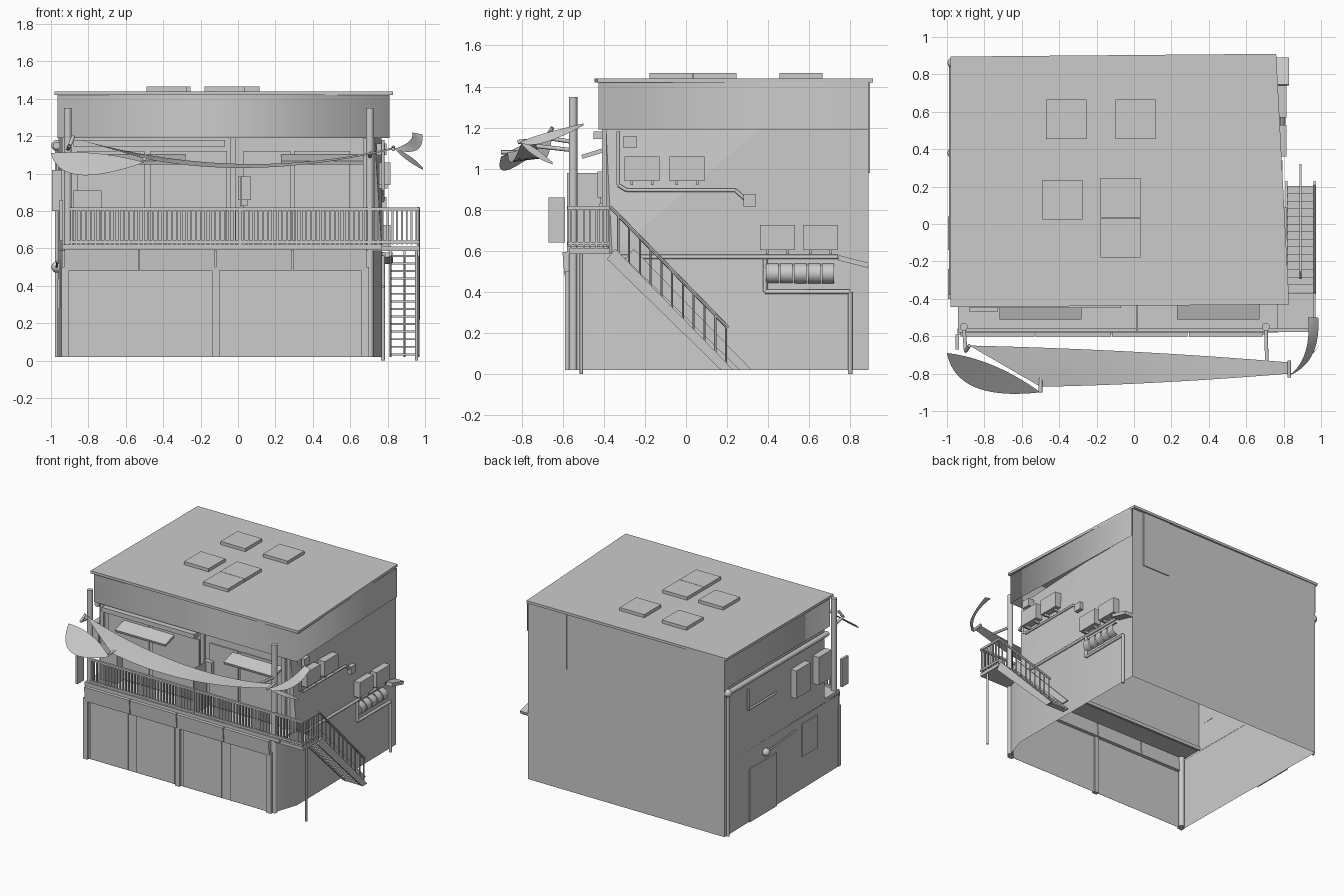
import bpy, bmesh, math
from mathutils import Vector, Matrix

cube = bpy.data.objects.get("Cube")
if cube:
    bpy.data.objects.remove(cube, do_unlink=True)

grey = bpy.data.materials.new("plain grey")
grey.use_nodes = True
GREY = (0.6, 0.6, 0.6, 1)
grey.diffuse_color = GREY
grey.node_tree.nodes["Principled BSDF"].inputs["Base Color"].default_value = GREY


def finish(name, bm, smooth=None):
    """Turn a bmesh into a named object; smooth is an angle in degrees."""
    me = bpy.data.meshes.new(name)
    bm.to_mesh(me)
    bm.free()
    me.materials.append(grey)
    ob = bpy.data.objects.new(name, me)
    bpy.context.collection.objects.link(ob)
    if smooth:
        bpy.ops.object.select_all(action='DESELECT')
        ob.select_set(True)
        bpy.context.view_layer.objects.active = ob
        bpy.ops.object.shade_smooth_by_angle(angle=math.radians(smooth))
    return ob


def add_box(bm, x, y, z, tilt=0):
    lo, hi = Vector((x[0], y[0], z[0])), Vector((x[1], y[1], z[1]))
    m = Matrix.Translation((lo + hi) / 2) @ Matrix.Rotation(tilt, 4, 'X') @ Matrix.Diagonal((*(hi - lo), 1))
    bmesh.ops.create_cube(bm, size=1, matrix=m)


def add_rod(bm, a, b, r, sides=8):
    a, b = Vector(a), Vector(b)
    d = b - a
    m = Matrix.Translation((a + b) / 2) @ d.to_track_quat('Z', 'Y').to_matrix().to_4x4()
    bmesh.ops.create_cone(bm, cap_ends=True, segments=sides, radius1=r, radius2=r, depth=d.length, matrix=m)


def boxes(name, items):
    bm = bmesh.new()
    for it in items:
        add_box(bm, *it)
    return finish(name, bm)


def pipe(name, pts, r, sides=10):
    bm = bmesh.new()
    for a, b in zip(pts, pts[1:]):
        add_rod(bm, a, b, r, sides)
    return finish(name, bm, 40)


def faces(name, polys, smooth=None):
    bm = bmesh.new()
    for p in polys:
        bm.faces.new([bm.verts.new(c) for c in p])
    bmesh.ops.remove_doubles(bm, verts=bm.verts, dist=0.0005)
    return finish(name, bm, smooth)


def wall(a, b, z0, z1):
    return [(*a, z0), (*b, z0), (*b, z1), (*a, z1)]


def sheet(name, edge_a, edge_b, n=20, m=4):
    """Cloth strip stretched between two quadratic curves."""
    def bez(e, t):
        p, q, r = map(Vector, e)
        return p * (1 - t) ** 2 + q * 2 * t * (1 - t) + r * t * t
    polys = []
    for i in range(n):
        for j in range(m):
            polys.append([bez(edge_a, s / n).lerp(bez(edge_b, s / n), t / m)
                          for s, t in ((i, j), (i + 1, j), (i + 1, j + 1), (i, j + 1))])
    return faces(name, polys, 60)


# Building shell, open underneath
FL, FR, SR = (-0.94, -0.57), (0.70, -0.57), (0.77, -0.36)
BR, BL = (0.76, 0.89), (-0.96, 0.89)
UL, UR = (-0.94, -0.39), (0.73, -0.39)
G, M, T = 0.02, 0.59, 1.42
fold = (0.767, 0.37, 1.2)
faces("ground_floor_walls", [wall(FL, FR, G, M), wall(FR, SR, G, M), wall(SR, BR, G, M), wall(BL, FL, G, M)], 50)
faces("back_wall", [wall(BR, BL, G, T)])
faces("upper_walls", [
    wall(UL, UR, M, T), wall(BL, UL, M, T),
    [(*SR, M), fold, (*UR, 1.2)], [(*SR, M), (*UR, 1.2), (*UR, M)],
    [(*SR, M), (*BR, M), (*BR, 1.2), fold]])

# Roof, fascia and rooftop hatches
fl, fr = (-0.965, -0.425), (0.81, -0.425)
faces("fascia", [wall((-0.965, 0.89), fl, 1.19, T), wall(fl, fr, 1.19, T), wall(fr, (0.768, 0.89), 1.19, T)], 95)
rim = [(-0.98, -0.445), (0.83, -0.43), (0.76, 0.91), (-0.98, 0.895)]
faces("roof", [wall(a, b, 1.42, 1.44) for a, b in zip(rim, rim[1:] + rim[:1])]
      + [[(*p, 1.44) for p in rim], [(*p, 1.42) for p in reversed(rim)]])
boxes("roof_hatches", [((x, x + 0.215), (y, y + 0.21), (1.43, 1.465)) for x, y in
                       ((-0.47, 0.455), (-0.10, 0.455), (-0.49, 0.025), (-0.18, 0.035), (-0.18, -0.178))])
boxes("back_panel", [((0.42, 0.66), (0.89, 0.897), (0.98, 1.42))])

# Shop front: shutters, pillars and header boards
bays = [-0.93, -0.53, -0.12, 0.29, 0.69]
boxes("shutters", [((a + 0.045, b - 0.03), (-0.578, -0.57), (0.025, 0.48)) for a, b in zip(bays, bays[1:])])
boxes("shop_pillars", [((x, x + 0.04), (-0.59, -0.56), (0.02, 0.5)) for x in (-0.945, -0.14, 0.66)])
boxes("header_boards", [((a + 0.003, b - 0.003), (-0.597, -0.55), (0.48, 0.595), 0.08) for a, b in zip(bays, bays[1:])])

# Balcony deck and landing
boxes("balcony_deck", [((-0.94, 0.77), (-0.58, -0.38), (0.595, 0.622)),
                       ((0.70, 0.97), (-0.57, -0.37), (0.585, 0.61))])
pipe("landing_post", [(0.955, -0.51, 0), (0.955, -0.51, 0.59)], 0.008)
for side, x in (("left", 0.705), ("right", -0.91)):
    pipe(side + "_post", [(x, -0.55, 0.02), (x, -0.55, 1.35)], 0.021, 14)

# Railing round the balcony and landing
bm = bmesh.new()
for z in (0.635, 0.81):
    add_box(bm, (-0.9, 0.97), (-0.577, -0.56), (z - 0.008, z + 0.008))
    add_box(bm, (0.956, 0.97), (-0.57, -0.37), (z - 0.008, z + 0.008))
for i in range(73):
    x = -0.89 + i * 0.0256
    add_box(bm, (x - 0.005, x + 0.005), (-0.573, -0.563), (0.62, 0.81))
for i in range(7):
    y = -0.56 + i * 0.031
    add_box(bm, (0.958, 0.968), (y - 0.004, y + 0.004), (0.6, 0.81))
finish("balcony_railing", bm)
boxes("balcony_divider", [((0.012, 0.022), (-0.58, -0.42), (0.62, 0.98))])

# Outside stair
bm = bmesh.new()
for x, end in ((0.815, 0.21), (0.89, 0.30), (0.965, 0.21)):
    top = end - 0.585
    s = Vector((x, 0, 0))
    side = [s + Vector((0, y, z)) for y, z in
            ((top - 0.01, 0.56), (top + 0.03, 0.61), (end + 0.02, 0.02), (end - 0.04, 0.02))]
    f = bm.faces.new([bm.verts.new(c - Vector((0.006, 0, 0))) for c in side])
    ext = bmesh.ops.extrude_face_region(bm, geom=[f])
    bmesh.ops.translate(bm, vec=(0.012, 0, 0), verts=[v for v in ext["geom"] if isinstance(v, bmesh.types.BMVert)])
for i in range(14):
    y, z = -0.345 + i * 0.0405, 0.56 - i * 0.0405
    add_box(bm, (0.815, 0.965), (y - 0.022, y + 0.022), (z - 0.005, z + 0.005))
finish("stair_flight", bm)
bm = bmesh.new()
add_rod(bm, (0.965, -0.37, 0.815), (0.965, 0.205, 0.225), 0.009)
for i in range(11):
    y = -0.33 + i * 0.0525
    z = 0.775 - i * 0.0537
    add_rod(bm, (0.965, y, z), (0.965, y, z - 0.2), 0.005, 6)
finish("stair_rail", bm)

# Upper front: roller box, window panels, canopies and a wall unit
boxes("roller_box", [((-0.88, -0.07), (-0.45, -0.39), (1.145, 1.18))])
boxes("window_panels", [((a, b), (-0.399, -0.39), (0.63, 1.12)) for a, b in
                        ((-0.86, -0.5), (-0.47, -0.06), (0.03, 0.28), (0.3, 0.6))])
boxes("window_posts", [((x, x + 0.03), (-0.41, -0.39), (0.62, 1.19)) for x in (-0.92, -0.04, 0.67)])
boxes("window_canopies", [((x, x + 0.44), (-0.51, -0.39), (1.065, 1.085), 0.3) for x in (-0.72, 0.23)])
boxes("front_wall_unit", [((0.0, 0.07), (-0.43, -0.39), (0.86, 0.985)), ((0.015, 0.05), (-0.42, -0.39), (0.83, 0.86))])
boxes("balcony_cabinet", [((-0.88, -0.73), (-0.47, -0.4), (0.62, 0.91))])
boxes("hanging_sign", [((-0.955, -0.935), (-0.67, -0.59), (0.64, 0.86))])

# Air units and pipes on the stair side
units = [((0.755, 0.815), (y, y + 0.17), (z, z + 0.12)) for y, z in
         ((-0.3, 0.94), (-0.08, 0.94), (0.36, 0.605), (0.57, 0.605))]
feet = [((0.755, 0.80), (u[1][0] + d, u[1][0] + d + 0.012), (u[2][0] - 0.02, u[2][0])) for u in units for d in (0.03, 0.13)]
boxes("side_air_units", units + feet)
boxes("junction_boxes", [((0.74, 0.795), (-0.305, -0.24), (1.1, 1.16)), ((0.755, 0.795), (0.28, 0.34), (0.815, 0.875))])
pipe("upper_conduit", [(0.775, y, z) for y, z in ((-0.33, 1.18), (-0.33, 0.92), (-0.29, 0.895), (0.24, 0.895), (0.29, 0.85))], 0.009)
pipe("gutter", [(0.78, -0.36, 0.57), (0.775, 0.74, 0.57)], 0.011)
pipe("drain_pipe", [(0.775, y, z) for y, z in ((0.385, 0.56), (0.385, 0.4), (0.8, 0.4), (0.8, 0.0))], 0.011)
for i in range(5):
    y = 0.42 + i * 0.068
    arc = [(0.755 + 0.055 * math.sin(a), y, 0.49 + 0.05 * math.cos(a)) for a in (k * math.pi / 6 for k in range(7))]
    faces("duct_hood_%d" % (i + 1), [[(p[0], y - 0.03, p[2]), (p[0], y + 0.03, p[2]), (q[0], y + 0.03, q[2]),
                                    (q[0], y - 0.03, q[2])] for p, q in zip(arc, arc[1:])], 40)
boxes("side_awning", [((0.755, 0.83), (0.74, 0.89), (0.535, 0.56), -0.25)])

# Opposite side: air units, door, hatch and pipes
boxes("far_air_units", [((-0.995, -0.94), y, (0.8, 1.02)) for y in ((-0.40, -0.24), (-0.14, 0.04))])
boxes("far_door", [((-0.965, -0.957), (0.24, 0.58), (0.02, 0.44))])
boxes("far_hatch", [((-0.957, -0.949), (-0.28, -0.09), (0.28, 0.54))])
pipe("far_roller", [(-0.97, -0.38, 1.15), (-0.97, 0.85, 1.15)], 0.02)
pipe("far_conduit", [(-0.965, y, z) for y, z in ((0.6, 1.08), (0.6, 0.92), (0.25, 0.92))], 0.008)
pipe("far_downpipe", [(-0.97, 0.86, 0.02), (-0.97, 0.86, 1.15)], 0.01)
pipe("lamp_arm", [(-0.97, 0.38, 0.5), (-0.965, 0.0, 0.53)], 0.006)
bm = bmesh.new()
for y, z in ((0.38, 0.5), (0.86, 1.15)):
    bmesh.ops.create_uvsphere(bm, u_segments=12, v_segments=8, radius=0.03, matrix=Matrix.Translation((-0.968, y, z)))
finish("round_lamps", bm, 60)

# Hung cloth and its brackets
sheet("cloth_banner", ((-0.88, -0.65, 1.19), (0, -0.67, 0.94), (0.83, -0.74, 1.14)),
      ((-0.5, -0.87, 1.08), (0.1, -0.86, 0.96), (0.83, -0.80, 1.13)))
sheet("cloth_end_right", ((-1, -0.69, 1.11), (-0.95, -0.95, 0.9), (-0.5, -0.9, 1.06)),
      ((-1, -0.69, 1.11), (-0.75, -0.72, 1.13), (-0.5, -0.9, 1.06)))
sheet("cloth_end_left", ((0.985, -0.5, 1.21), (1.0, -0.74, 1.08), (0.83, -0.81, 1.13)),
      ((0.93, -0.5, 1.22), (0.95, -0.72, 1.17), (0.83, -0.81, 1.13)))
sheet("cloth_tail", ((0.83, -0.81, 1.14), (0.89, -0.78, 1.07), (0.99, -0.65, 1.02)),
      ((0.83, -0.81, 1.14), (0.93, -0.72, 1.1), (0.99, -0.65, 1.03)))
pipe("right_bracket", [(-0.91, -0.55, 1.13), (-0.90, -0.68, 1.15), (-0.88, -0.65, 1.2)], 0.01)
pipe("left_bracket", [(0.705, -0.55, 1.09), (0.71, -0.73, 1.11)], 0.01)
pipe("cloth_pins", [(-0.5, -0.82, 1.08), (-0.5, -0.9, 1.08)], 0.01)
pipe("left_cloth_pin", [(0.83, -0.73, 1.14), (0.83, -0.82, 1.13)], 0.01)
